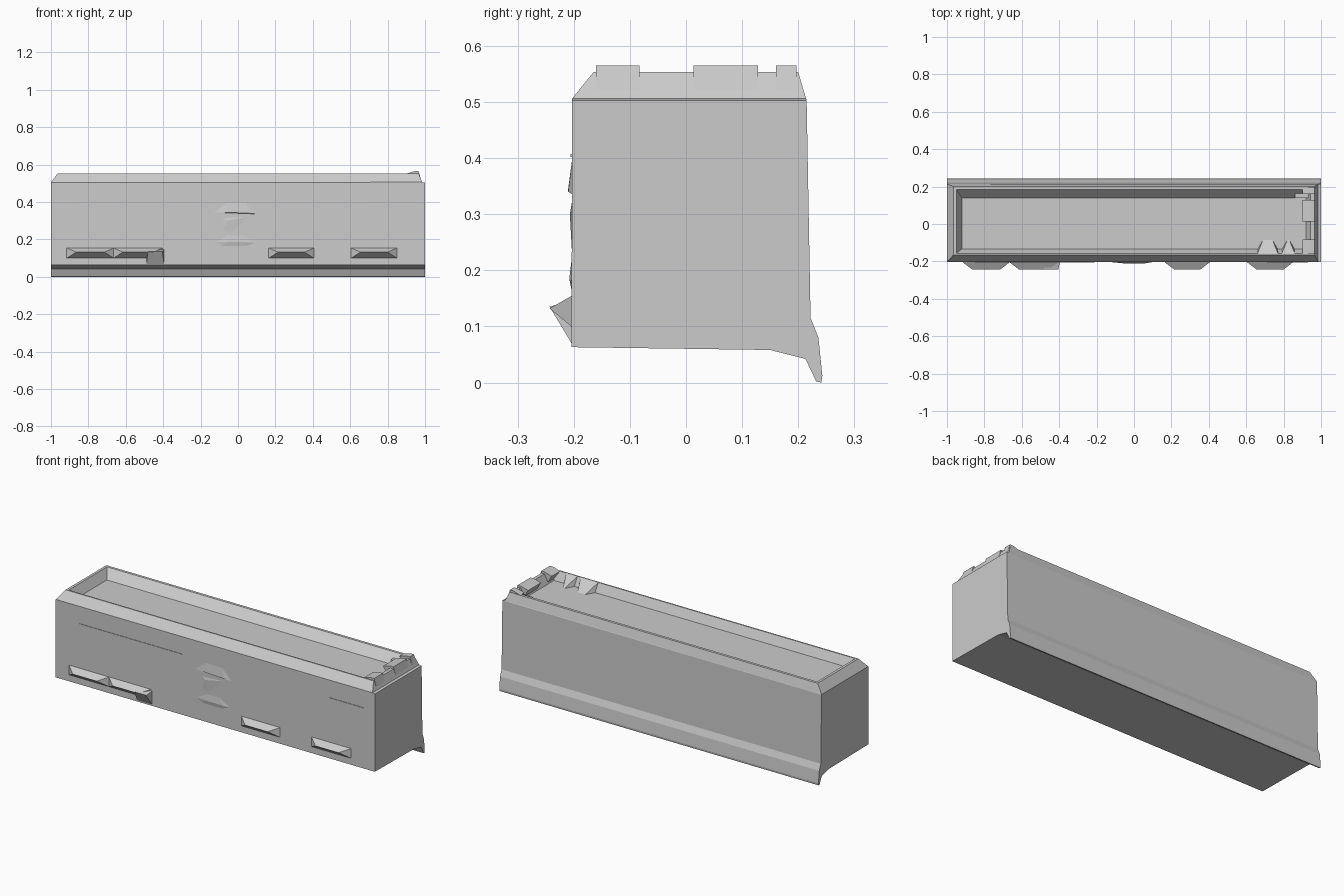
import bpy, bmesh

if "Cube" in bpy.data.objects:
    bpy.data.objects.remove(bpy.data.objects["Cube"])


def finish(name, bm):
    bmesh.ops.recalc_face_normals(bm, faces=bm.faces)
    me = bpy.data.meshes.new(name)
    bm.to_mesh(me)
    bm.free()
    ob = bpy.data.objects.new(name, me)
    bpy.context.collection.objects.link(ob)
    return ob


def hull(name, pts):
    """Convex faceted solid around a few points."""
    bm = bmesh.new()
    for p in pts:
        bm.verts.new(p)
    bmesh.ops.convex_hull(bm, input=bm.verts)
    bmesh.ops.dissolve_limit(bm, angle_limit=0.01, verts=bm.verts, edges=bm.edges)
    return finish(name, bm)


def box(name, x0, x1, y0, y1, z0, z1):
    return hull(name, [(x, y, z) for x in (x0, x1) for y in (y0, y1) for z in (z0, z1)])


def wedge(name, x0, x1, z0, z1, inset, tip_z, tip_y):
    """Wedge on the front wall, narrowing to a horizontal ridge."""
    base = [(x, -0.201, z) for x in (x0, x1) for z in (z0, z1)]
    return hull(name, base + [(x0 + inset, tip_y, tip_z), (x1 - inset, tip_y, tip_z)])


def rect(x0, x1, y0, y1, zl, zr):
    return [(x0, y0, zl), (x1, y0, zr), (x1, y1, zr), (x0, y1, zl)]


def add_loops(bm, loops):
    rings = [[bm.verts.new(p) for p in lp] for lp in loops]
    for a, b in zip(rings, rings[1:]):
        for i in range(4):
            j = (i + 1) % 4
            bm.faces.new((a[i], a[j], b[j], b[i]))
    bm.faces.new(rings[-1])


# Main hull: end profile swept along x, with the flared skirt on the back and an open top
profile = [(-0.203, 0.503), (-0.204, 0.063), (0.15, 0.058), (0.213, 0.042),
           (0.232, 0.002), (0.241, 0.0), (0.243, 0.012), (0.236, 0.08),
           (0.222, 0.115), (0.215, 0.503)]
bm = bmesh.new()
ends = [[bm.verts.new((x, y, z)) for y, z in profile] for x in (-1, 1)]
for i in range(len(profile) - 1):
    bm.faces.new((ends[0][i], ends[0][i + 1], ends[1][i + 1], ends[1][i]))
for e in ends:
    bm.faces.new(e)
finish("main_body", bm)

# Roof: chamfered rim, raised towards the right, around a sunken tray
bm = bmesh.new()
add_loops(bm, [
    rect(-1, 1, -0.203, 0.215, 0.503, 0.503),
    rect(-1, 0.985, -0.203, 0.214, 0.504, 0.506),
    rect(-0.965, 0.965, -0.165, 0.2, 0.553, 0.553),
    rect(-0.95, 0.945, -0.157, 0.185, 0.553, 0.553),
    rect(-0.92, 0.92, -0.133, 0.14, 0.504, 0.504)])
finish("roof_tray", bm)

# Raised fittings at the right end of the roof
for y0, y1 in ((-0.16, -0.083), (0.013, 0.128), (0.16, 0.197)):
    hull("end_rim_block", [(x, y, z) for y in (y0, y1)
         for x, z in ((0.90, 0.552), (0.925, 0.51), (0.982, 0.51), (0.965, 0.565), (0.945, 0.565))])

# Small brackets along the inner front wall of the tray
for x0, x1 in ((0.66, 0.77), (0.79, 0.86)):
    hull("tray_bracket", [(x0, -0.135, 0.5), (x1, -0.135, 0.5), (x0, -0.158, 0.553),
                          (x1, -0.158, 0.553), (x0 + 0.03, -0.085, 0.504),
                          (x1 - 0.03, -0.085, 0.504)])
box("tray_corner_block", 0.86, 0.94, 0.14, 0.18, 0.5, 0.53)

# Four wedge-shaped vents low on the front
for x0, x1 in ((-0.92, -0.66), (-0.67, -0.40), (0.16, 0.41), (0.60, 0.855)):
    wedge("side_vent", x0, x1, 0.097, 0.156, 0.055, 0.132, -0.243)
wedge("vent_flap", -0.49, -0.395, 0.065, 0.148, 0.01, 0.135, -0.243)

# Shallow faceted relief at the middle of the front
hull("relief_top", [(-0.14, -0.202, 0.345), (0.11, -0.202, 0.335), (-0.06, -0.202, 0.405),
                    (0.04, -0.202, 0.405), (-0.06, -0.21, 0.345), (0.06, -0.21, 0.34)])
hull("relief_middle", [(-0.09, -0.202, 0.22), (-0.09, -0.202, 0.32), (0.10, -0.202, 0.33),
                       (0.06, -0.202, 0.29), (-0.03, -0.202, 0.21), (-0.06, -0.207, 0.30)])
hull("relief_bottom", [(-0.14, -0.202, 0.185), (0.11, -0.202, 0.18), (0.03, -0.202, 0.155),
                       (-0.09, -0.202, 0.158), (-0.05, -0.202, 0.235), (0.02, -0.202, 0.235),
                       (-0.06, -0.208, 0.185), (0.05, -0.208, 0.185)])

# Thin trim lines on the front, and the lower edge strips
for x0, x1 in ((-0.85, -0.21), (0.71, 0.93)):
    box("front_trim", x0, x1, -0.206, -0.2, 0.402, 0.407)
